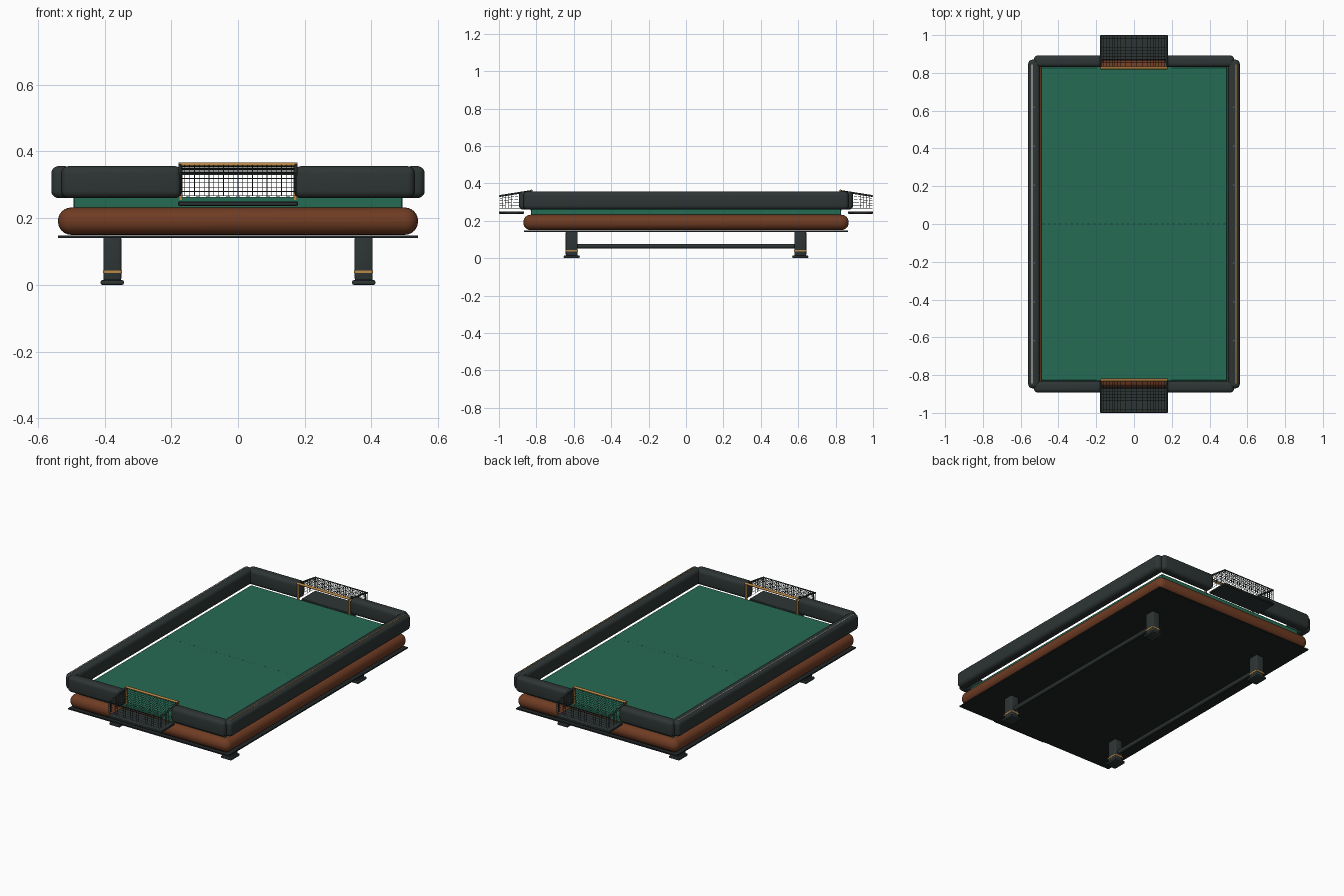
import bpy, bmesh, math
from mathutils import Vector, Matrix

if "Cube" in bpy.data.objects:
    bpy.data.objects.remove(bpy.data.objects["Cube"])


def mat(name, r, g, b):
    m = bpy.data.materials.new(name)
    m.diffuse_color = (r, g, b, 1)
    m.use_nodes = True
    m.node_tree.nodes["Principled BSDF"].inputs["Base Color"].default_value = m.diffuse_color
    return m


RAIL = mat("charcoal", 0.027, 0.036, 0.035)
BLACK = mat("near_black", 0.014, 0.018, 0.019)
FELT = mat("green_felt", 0.018, 0.145, 0.085)
DARKFELT = mat("dark_green", 0.008, 0.06, 0.04)
WOOD = mat("red_brown_wood", 0.16, 0.045, 0.017)
BRASS = mat("brass", 0.50, 0.25, 0.06)
CREAM = mat("cream", 0.75, 0.75, 0.70)
GREY = mat("grey", 0.09, 0.10, 0.11)


def finish(name, bm, material):
    me = bpy.data.meshes.new(name)
    bm.to_mesh(me)
    bm.free()
    ob = bpy.data.objects.new(name, me)
    bpy.context.collection.objects.link(ob)
    me.materials.append(material)
    return ob


def box(name, x0, x1, y0, y1, z0, z1, material, bevel=0, seg=3):
    bm = bmesh.new()
    c = Vector(((x0 + x1) / 2, (y0 + y1) / 2, (z0 + z1) / 2))
    size = Vector((abs(x1 - x0), abs(y1 - y0), abs(z1 - z0)))
    bmesh.ops.create_cube(bm, size=1, matrix=Matrix.Translation(c) @ Matrix.Diagonal(size).to_4x4())
    if bevel:
        bmesh.ops.bevel(bm, geom=bm.edges[:], offset=bevel, segments=seg, profile=0.5, affect='EDGES')
        for f in bm.faces:
            f.smooth = True
    ob = finish(name, bm, material)
    if bevel:
        bpy.ops.object.select_all(action='DESELECT')
        ob.select_set(True)
        bpy.context.view_layer.objects.active = ob
        bpy.ops.object.shade_smooth_by_angle(angle=math.radians(40))
    return ob


def rod(bm, p, q, r, n=4):
    p, q = Vector(p), Vector(q)
    d = q - p
    m = Matrix.Translation((p + q) / 2) @ d.to_track_quat('Z', 'Y').to_matrix().to_4x4()
    res = bmesh.ops.create_cone(bm, cap_ends=True, segments=n, radius1=r, radius2=r, depth=d.length, matrix=m)
    if n > 6:
        for f in {f for v in res['verts'] for f in v.link_faces if len(f.verts) == 4}:
            f.smooth = True


def net(bm, a, b, c, d, nu, nv, r=0.001):
    # grid of wires on the quad a-b-c-d
    a, b, c, d = map(Vector, (a, b, c, d))
    for i in range(nu + 1):
        rod(bm, a.lerp(b, i / nu), d.lerp(c, i / nu), r)
    for j in range(nv + 1):
        rod(bm, a.lerp(d, j / nv), b.lerp(c, j / nv), r)


# table body
box("wood_body", -0.54, 0.54, -0.87, 0.87, 0.15, 0.232, WOOD, 0.04, 6)
box("base_plate", -0.54, 0.54, -0.865, 0.865, 0.141, 0.148, BLACK)
box("playing_bed", -0.493, 0.493, -0.83, 0.83, 0.225, 0.264, FELT, 0.003, 1)

# dashed centre line
for i in range(33):
    x = -0.48 + i * 0.03
    box("centre_line_dash", x - 0.006, x + 0.006, -0.0015, 0.0015, 0.263, 0.2645, DARKFELT)

for sx, tag in ((-1, "left"), (1, "right")):
    # side rails with inlay and sights
    box(tag + "_side_rail", sx * 0.497, sx * 0.56, -0.87, 0.87, 0.26, 0.356, RAIL, 0.022, 5)
    box(tag + "_rail_inlay", sx * 0.5375, sx * 0.5415, -0.845, 0.845, 0.35, 0.3572, CREAM if sx < 0 else BRASS)
    bm = bmesh.new()
    for k in (-3, -2, -1, 1, 2, 3):
        y = k * 0.206
        rod(bm, (sx * 0.528, y, 0.35), (sx * 0.528, y, 0.357), 0.005, 12)
    finish(tag + "_rail_sights", bm, GREY)
    # stretcher between the legs
    bm = bmesh.new()
    rod(bm, (sx * 0.377, -0.6, 0.064), (sx * 0.377, 0.6, 0.064), 0.012, 16)
    finish(tag + "_stretcher", bm, RAIL)

    for sy, end in ((-1, "front"), (1, "back")):
        # end rails either side of the goal mouth
        n = end + "_" + tag
        box(n + "_end_rail", sx * 0.168, sx * 0.53, sy * 0.83, sy * 0.893, 0.26, 0.356, RAIL, 0.022, 5)
        # legs
        x, y = sx * 0.377, sy * 0.611
        box(n + "_leg", x - 0.027, x + 0.027, y - 0.032, y + 0.032, 0.012, 0.145, RAIL, 0.007, 3)
        box(n + "_leg_band", x - 0.0285, x + 0.0285, y - 0.0335, y + 0.0335, 0.035, 0.043, BRASS)
        box(n + "_foot", x - 0.035, x + 0.035, y - 0.043, y + 0.043, 0, 0.014, RAIL, 0.005, 2)

for sy, end in ((-1, "front"), (1, "back")):
    # brass goal frame
    bm = bmesh.new()
    yf = sy * 0.826
    rod(bm, (-0.178, yf, 0.36), (0.178, yf, 0.36), 0.007, 12)
    for sx in (-1, 1):
        rod(bm, (sx * 0.172, yf, 0.255), (sx * 0.172, yf, 0.36), 0.006, 12)
    finish(end + "_goal_frame", bm, BRASS)
    # ball tray
    box(end + "_goal_tray", -0.18, 0.18, sy * 0.865, sy * 1.0, 0.237, 0.25, RAIL, 0.003, 1)
    # net support tubes
    yb, w = sy * 0.997, 0.174
    bm = bmesh.new()
    rod(bm, (-w, yb, 0.332), (w, yb, 0.332), 0.003, 8)
    for sx in (-1, 1):
        rod(bm, (sx * w, yf, 0.359), (sx * w, yb, 0.332), 0.005, 8)
    finish(end + "_net_support", bm, RAIL)
    # net: top, back and sides
    bm = bmesh.new()
    net(bm, (-w, yf, 0.36), (w, yf, 0.36), (w, yb, 0.332), (-w, yb, 0.332), 24, 11)
    net(bm, (-w, yb, 0.267), (w, yb, 0.267), (w, yb, 0.332), (-w, yb, 0.332), 24, 5)
    for sx in (-1, 1):
        x = sx * w
        net(bm, (x, yf, 0.267), (x, yb, 0.267), (x, yb, 0.332), (x, yf, 0.36), 11, 5)
    finish(end + "_goal_net", bm, RAIL)
